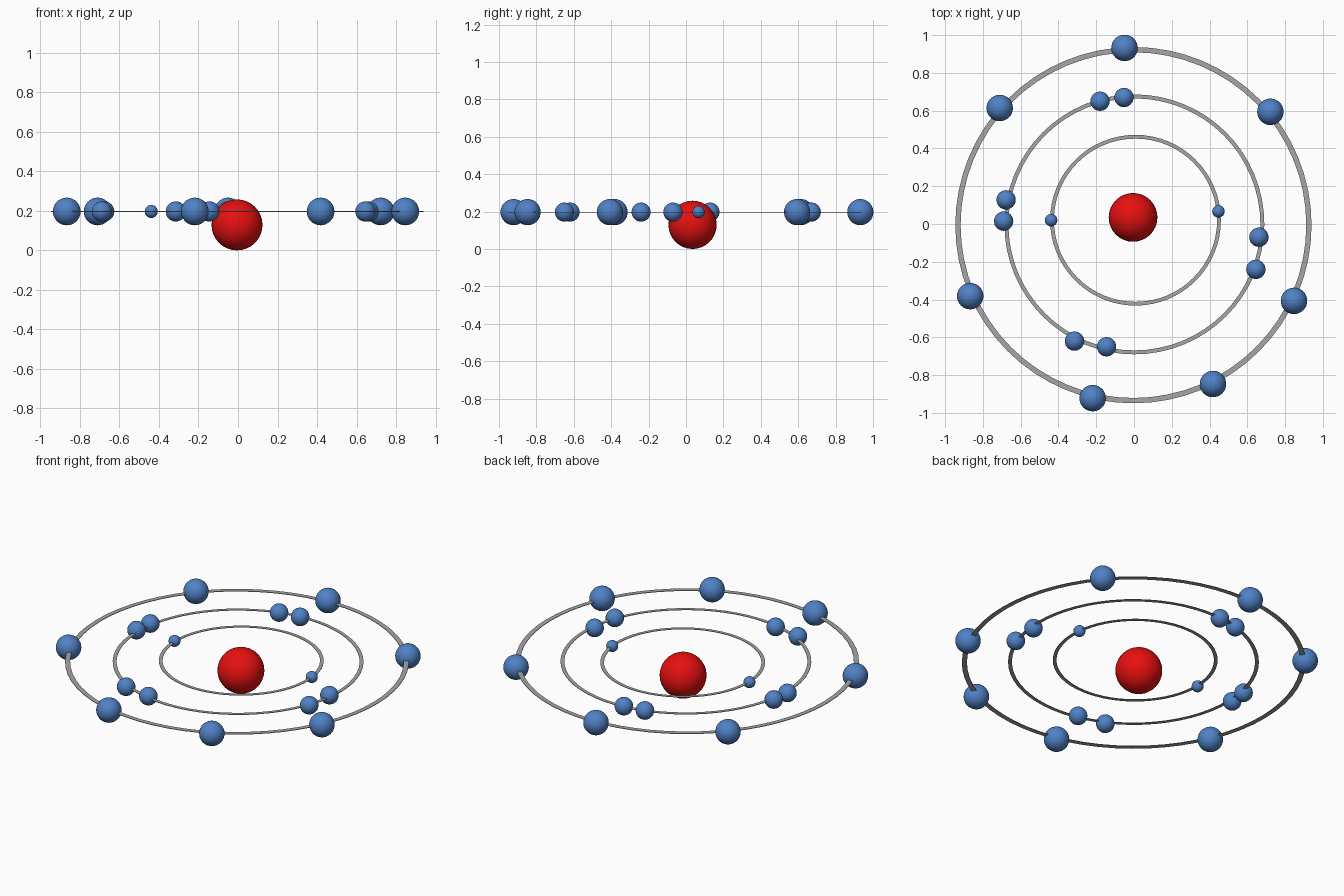
import bpy
import bmesh
from math import cos, sin, tau

cube = bpy.data.objects.get("Cube")
if cube:
    bpy.data.objects.remove(cube, do_unlink=True)

ORBIT_Z = 0.197


def material(name, rgb):
    mat = bpy.data.materials.new(name)
    mat.use_nodes = True
    mat.diffuse_color = (*rgb, 1)
    mat.node_tree.nodes["Principled BSDF"].inputs["Base Color"].default_value = (*rgb, 1)
    return mat


red = material("red", (0.8, 0.005, 0.005))
blue = material("blue", (0.08, 0.22, 0.56))
grey = material("grey", (0.38, 0.38, 0.38))


def ball(name, location, radius, mat):
    bpy.ops.mesh.primitive_uv_sphere_add(segments=32, ring_count=16, radius=radius, location=location)
    obj = bpy.context.object
    obj.name = name
    obj.data.materials.append(mat)
    bpy.ops.object.shade_smooth()


def flat_ring(name, centre, radius, width, segments=64, thickness=0.003):
    """Thin washer made by sweeping a small rectangle around a circle."""
    bm = bmesh.new()
    half = thickness / 2
    profile = [(radius, -half), (radius, half), (radius - width, half), (radius - width, -half)]
    loops = []
    for i in range(segments):
        a = tau * i / segments
        loops.append([bm.verts.new((r * cos(a), r * sin(a), z)) for r, z in profile])
    for i, here in enumerate(loops):
        after = loops[(i + 1) % segments]
        for j in range(4):
            k = (j + 1) % 4
            bm.faces.new((here[j], after[j], after[k], here[k]))
    bmesh.ops.recalc_face_normals(bm, faces=bm.faces)
    mesh = bpy.data.meshes.new(name)
    bm.to_mesh(mesh)
    bm.free()
    mesh.materials.append(grey)
    obj = bpy.data.objects.new(name, mesh)
    obj.location = (*centre, ORBIT_Z)
    bpy.context.collection.objects.link(obj)


# Central nucleus
ball("nucleus", (-0.005, 0.035, 0.129), 0.129, red)

# Each shell: name, ring centre, ring radius, ring width, ball radius, ball positions
shells = [
    ("inner", (0.008, 0.02), 0.452, 0.02, 0.033,
     [(0.447, 0.067), (-0.439, 0.02)]),
    ("middle", (0.002, -0.002), 0.688, 0.021, 0.051,
     [(-0.18, 0.65), (-0.053, 0.67), (-0.677, 0.128), (-0.69, 0.015),
      (0.661, -0.07), (0.645, -0.24), (-0.315, -0.62), (-0.145, -0.65)]),
    ("outer", (-0.003, -0.006), 0.943, 0.028, 0.07,
     [(-0.05, 0.932), (-0.711, 0.614), (0.722, 0.594), (-0.867, -0.382),
      (0.847, -0.407), (0.418, -0.847), (-0.219, -0.922)]),
]

# Orbit rings and electrons
for name, centre, radius, width, size, spots in shells:
    flat_ring(name + "_orbit_ring", centre, radius, width)
    for i, (x, y) in enumerate(spots, 1):
        ball(f"{name}_electron_{i}", (x, y, ORBIT_Z), size, blue)
